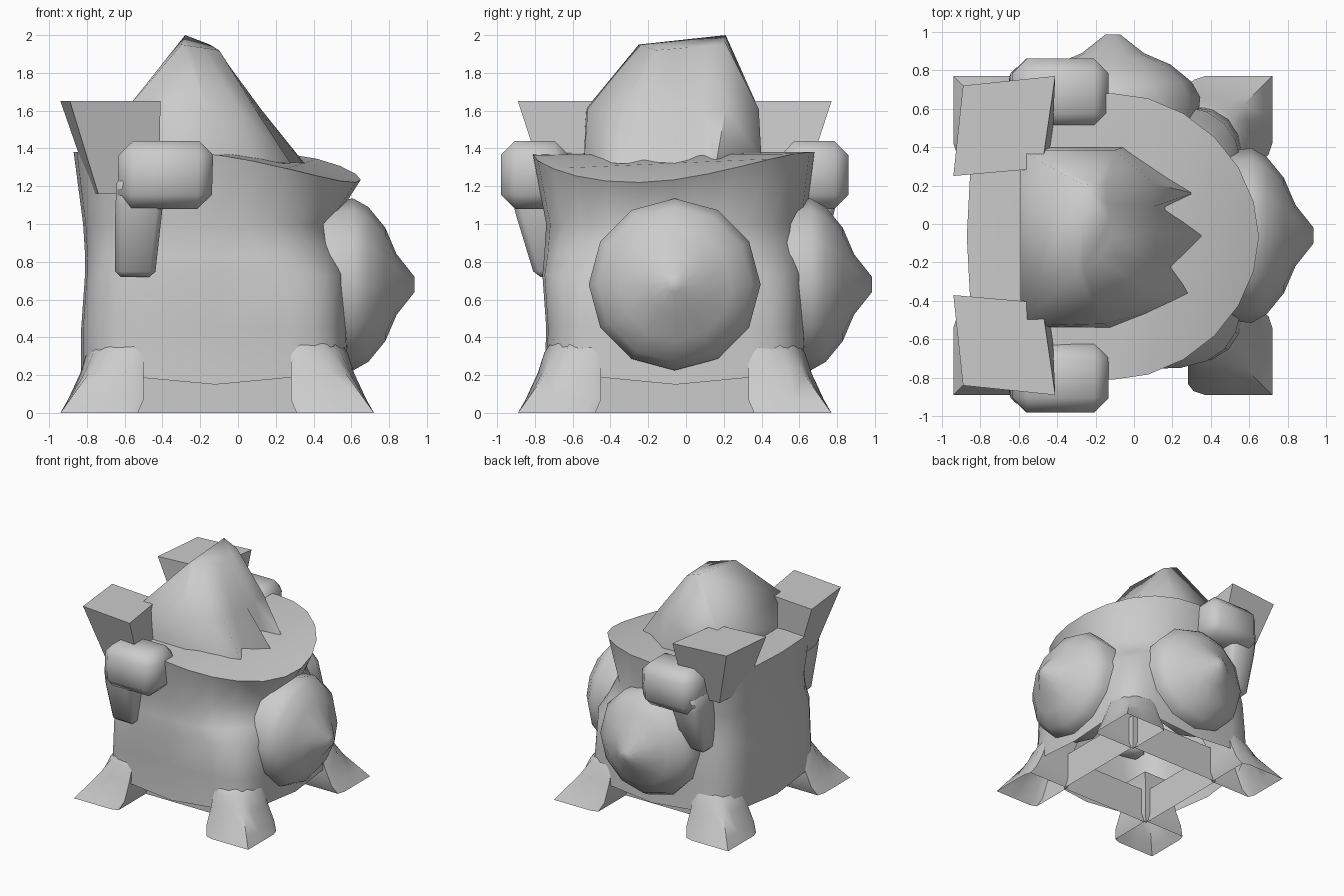
import bpy
import bmesh
import math
from mathutils import Matrix, Vector

if "Cube" in bpy.data.objects:
    bpy.data.objects.remove(bpy.data.objects["Cube"], do_unlink=True)

# One plain colour for every part
GREY = (0.6, 0.6, 0.6, 1.0)
stone = bpy.data.materials.new("plain_grey")
stone.use_nodes = True
stone.diffuse_color = GREY
stone.node_tree.nodes["Principled BSDF"].inputs["Base Color"].default_value = GREY

CENTRE = Vector((-0.11, -0.06, 0))


def finish(name, bm, smooth_angle):
    """Turn a bmesh into a named, shaded object."""
    bmesh.ops.recalc_face_normals(bm, faces=bm.faces)
    mesh = bpy.data.meshes.new(name)
    bm.to_mesh(mesh)
    bm.free()
    mesh.materials.append(stone)
    part = bpy.data.objects.new(name, mesh)
    bpy.context.collection.objects.link(part)
    bpy.ops.object.select_all(action="DESELECT")
    part.select_set(True)
    bpy.context.view_layer.objects.active = part
    if smooth_angle:
        bpy.ops.object.shade_smooth_by_angle(angle=math.radians(smooth_angle))
    return part


def loft(name, rings, smooth_angle=0, transform=None, bevel=0, ends=(0, -1)):
    """Skin a stack of equal rings and close the chosen ends."""
    bm = bmesh.new()
    loops = [[bm.verts.new(point) for point in ring] for ring in rings]
    count = len(loops[0])
    for lower, upper in zip(loops, loops[1:]):
        for i in range(count):
            j = (i + 1) % count
            bm.faces.new((lower[i], lower[j], upper[j], upper[i]))
    caps = [bm.faces.new(loops[end]) for end in ends]
    bmesh.ops.recalc_face_normals(bm, faces=bm.faces)
    bmesh.ops.triangulate(bm, faces=[cap for cap in caps if len(cap.verts) > 4])
    if bevel:
        bmesh.ops.bevel(bm, geom=bm.edges[:], offset=bevel, segments=1,
                        affect="EDGES", profile=0.5)
    if transform:
        bm.transform(transform)
    return finish(name, bm, smooth_angle)


def flat_ring(points, z):
    return [(x, y, z) for x, y in points]


def about_centre(matrix):
    return Matrix.Translation(CENTRE) @ matrix @ Matrix.Translation(-CENTRE)


def mirror(sx, sy):
    return about_centre(Matrix.Diagonal((sx, sy, 1, 1)))


def soft_square(left, right, front, back, roundness, height, sides=24):
    """Soft-cornered square ring, rounder on its left (+x) half."""
    ring = []
    for i in range(sides):
        angle = math.tau * i / sides
        c, s = math.cos(angle), math.sin(angle)
        power = roundness if c > 0 else 0.27 + 0.35 * roundness
        u = math.copysign(abs(c) ** power, c)
        v = math.copysign(abs(s) ** power, s)
        x = (left + right) / 2 + u * (right - left) / 2
        y = (front + back) / 2 + v * (back - front) / 2
        ring.append((x, y, height(angle)))
    return ring


# Body: square below, chamfered above, with an arched hem and a dipping rim
def arch(angle):
    return 0.3 - 0.15 * math.cos(2 * angle) ** 2


def rim(angle):
    return 1.38 - 0.16 * max(0, math.cos(angle + 0.3)) ** 2


def shoulder(angle):
    return 1.34 - 0.03 * max(0, math.cos(angle + 0.3)) ** 2


levels = [
    (-0.83, 0.58, -0.74, 0.63, 0.42, 0.45),
    (-0.81, 0.575, -0.76, 0.63, 0.48, 0.73),
    (-0.81, 0.55, -0.75, 0.63, 0.75, 0.84),
    (-0.82, 0.50, -0.74, 0.63, 0.9, 1.0),
]
body_rings = [soft_square(-0.83, 0.59, -0.75, 0.64, 0.42, arch)]
for *shape, z in levels:
    body_rings.append(soft_square(*shape, lambda angle, z=z: z))
body_rings.append(soft_square(-0.87, 0.65, -0.81, 0.68, 1.05, rim))
loft("body", body_rings, 80, ends=(-1,))

# Hollow base between the feet
half = 0.44
square = [(CENTRE.x + u * half, CENTRE.y + v * half)
          for u, v in ((-1, -1), (1, -1), (1, 1), (-1, 1))]
loft("base_block", [flat_ring(square, 0), flat_ring(square, 0.3)], ends=())


# Four flared corner feet, hollow underneath
def foot_ring(inner, outer, corner, z):
    middle = (inner + outer) / 2 + 0.04
    shape = [(inner, inner), (outer - 0.02, inner), (outer, inner + 0.06),
             ((outer + corner) / 2, middle), (corner, corner),
             (middle, (outer + corner) / 2), (inner + 0.06, outer), (inner, outer - 0.02)]
    return [(CENTRE.x + u, CENTRE.y + v, z) for u, v in shape]


foot_rings = [
    foot_ring(0.42, 0.83, 0.83, 0),
    foot_ring(0.39, 0.79, 0.78, 0.07),
    foot_ring(0.39, 0.725, 0.68, 0.21),
    foot_ring(0.39, 0.69, 0.62, 0.32),
    foot_ring(0.36, 0.62, 0.54, 0.42),
]
for side, sx in (("left", 1), ("right", -1)):
    for end, sy in (("back", 1), ("front", -1)):
        loft(side + "_" + end + "_foot", foot_rings, 60, mirror(sx, sy), ends=(-1,))

# Pointed domes on the left side and the back
dome_profile = [(0.43, 0.50), (0.455, 0.72), (0.41, 0.80), (0.30, 0.89),
                (0.16, 0.95), (0.04, 1.045)]
dome_rings = []
for radius, reach in dome_profile:
    ring = []
    for i in range(12):
        angle = math.tau * i / 12
        ring.append(CENTRE + Vector((reach, radius * math.sin(angle),
                                     0.68 + radius * math.cos(angle))))
    dome_rings.append(ring)
loft("side_dome", dome_rings, 50)
loft("back_dome", dome_rings, 50, about_centre(Matrix.Rotation(math.pi / 2, 4, "Z")))

# Flaring square blocks on the right corners
block_bottom = [(-0.77, 0.30), (-0.43, 0.30), (-0.42, 0.61), (-0.74, 0.60)]
block_top = [(-0.94, 0.25), (-0.48, 0.29), (-0.41, 0.77), (-0.89, 0.72)]
block_rings = [flat_ring(block_bottom, 1.16), flat_ring(block_top, 1.65)]
loft("back_block", block_rings)
loft("front_block", block_rings, 0, mirror(1, -1))


# Bent arms: a chunky bar with a tapering drop
def rectangle(left, right, front, back, z):
    return flat_ring([(left, front), (right, front), (right, back), (left, back)], z)


bar = [rectangle(-0.64, -0.14, 0.50, 0.86, 1.08),
       rectangle(-0.63, -0.13, 0.50, 0.86, 1.44)]
drop = [rectangle(-0.65, -0.44, 0.50, 0.68, 0.72),
        rectangle(-0.65, -0.40, 0.50, 0.79, 1.08),
        rectangle(-0.64, -0.38, 0.50, 0.82, 1.25)]
for end, sy in (("back", 1), ("front", -1)):
    loft(end + "_arm_bar", bar, 60, mirror(1, sy), bevel=0.075)
    loft(end + "_arm_drop", drop, 60, mirror(1, sy), bevel=0.03)

# Slanted cap with a ragged left edge
cap_hem = [(-0.58, 0.40), (-0.05, 0.40), (0.31, 0.16), (0.17, 0.09), (0.36, -0.06),
           (0.20, -0.22), (0.28, -0.36), (0.08, -0.46), (-0.12, -0.54), (-0.58, -0.54)]
cap_waist = [(-0.59, 0.385), (-0.10, 0.385), (0.10, 0.21), (0.10, 0.09), (0.12, -0.05),
             (0.10, -0.20), (0.09, -0.33), (0.00, -0.43), (-0.16, -0.52), (-0.59, -0.53)]
peak, rear, fore, nose = (Vector((-0.28, 0.21, 2.0)), Vector((-0.15, 0.20, 1.95)),
                          Vector((-0.10, -0.16, 1.92)), Vector((-0.30, -0.25, 1.95)))
crown = [peak, peak.lerp(rear, 0.6), rear]
crown += [rear.lerp(fore, step / 4) for step in range(1, 5)]
crown += [fore.lerp(nose, 0.4), fore.lerp(nose, 0.8), nose]
hem_ring = [(x, y, shoulder(math.atan2(y, x))) for x, y in cap_hem]
loft("cap", [hem_ring, flat_ring(cap_waist, 1.61), crown], 80)
